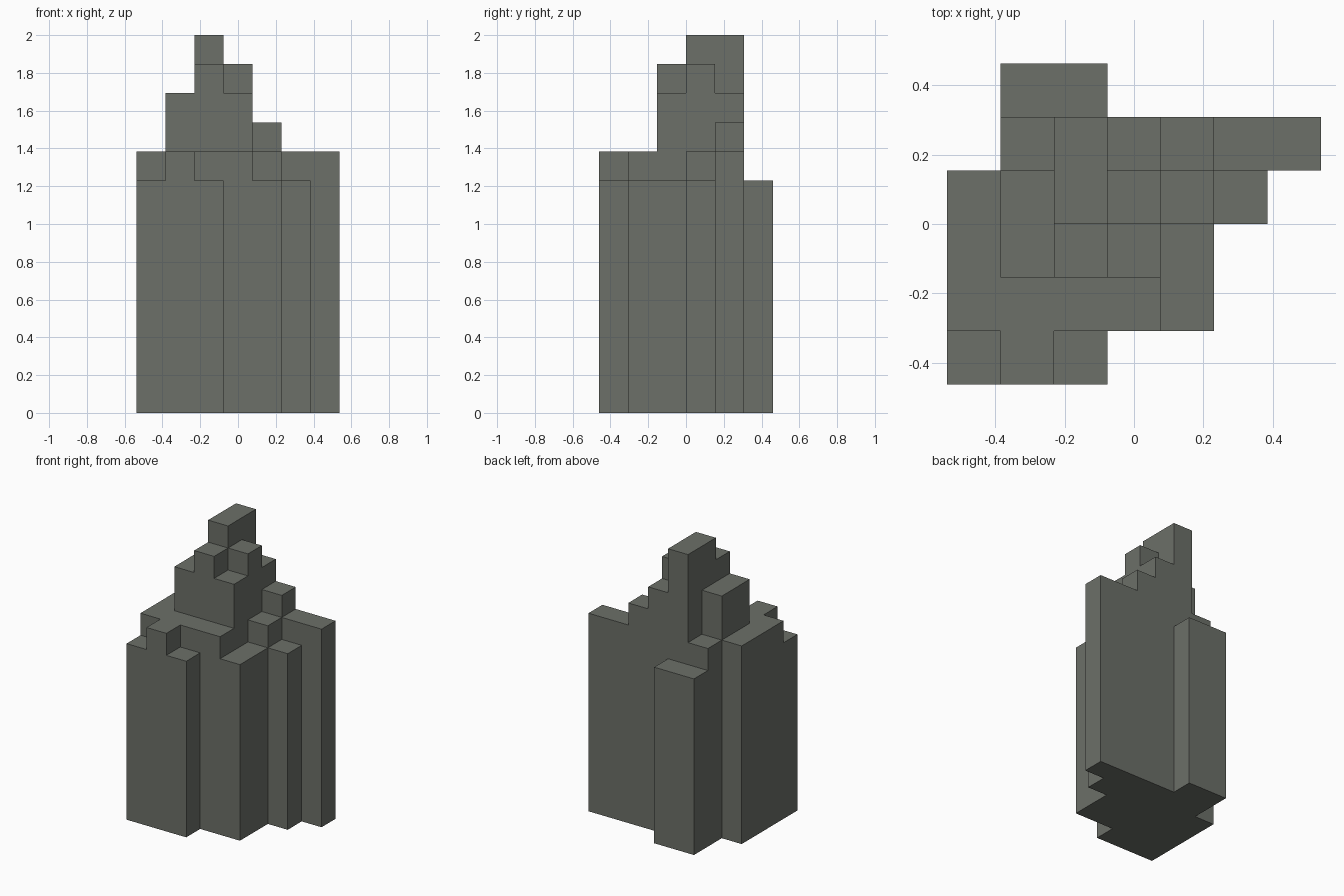
import bpy
import bmesh
import math

cube = bpy.data.objects.get("Cube")
if cube:
    bpy.data.objects.remove(cube, do_unlink=True)

# Stone material
stone = bpy.data.materials.new("grey_stone")
stone.use_nodes = True
colour = (0.15, 0.16, 0.14, 1)
stone.diffuse_color = colour
stone.node_tree.nodes["Principled BSDF"].inputs["Base Color"].default_value = colour

# Column heights in block units (hex digits), rows from back to front, left to right
ROWS = [
    "0880000",
    "09dba99",
    "9bdc980",
    "9bcb800",
    "9999800",
    "8980000",
]
U = 2 / 13
WIDTH, DEPTH = len(ROWS[0]), len(ROWS)


def height(i, j):
    if 0 <= i < WIDTH and 0 <= j < DEPTH:
        return int(ROWS[DEPTH - 1 - j][i], 16)
    return 0


bm = bmesh.new()


def quad(*corners):
    bm.faces.new([bm.verts.new(((x - WIDTH / 2) * U, (y - DEPTH / 2) * U, z * U))
                  for x, y, z in corners])


for i in range(WIDTH):
    for j in range(DEPTH):
        h = height(i, j)
        if not h:
            continue
        ring = [(i, j), (i + 1, j), (i + 1, j + 1), (i, j + 1)]
        # Terrace top and underside
        quad(*[(x, y, h) for x, y in ring])
        quad(*[(x, y, 0) for x, y in reversed(ring)])
        # Walls exposed above each neighbouring column
        for k, (di, dj) in enumerate([(0, -1), (1, 0), (0, 1), (-1, 0)]):
            a, b = ring[k], ring[(k + 1) % 4]
            for z in range(height(i + di, j + dj), h):
                quad((*a, z), (*b, z), (*b, z + 1), (*a, z + 1))

# Weld the blocks and merge coplanar faces into clean slabs
bmesh.ops.remove_doubles(bm, verts=bm.verts[:], dist=U / 100)
bmesh.ops.dissolve_limit(bm, angle_limit=math.radians(1),
                         verts=bm.verts[:], edges=bm.edges[:])

mesh = bpy.data.meshes.new("stepped_rock_spire")
bm.to_mesh(mesh)
bm.free()
mesh.materials.append(stone)
spire = bpy.data.objects.new("stepped_rock_spire", mesh)
bpy.context.collection.objects.link(spire)
